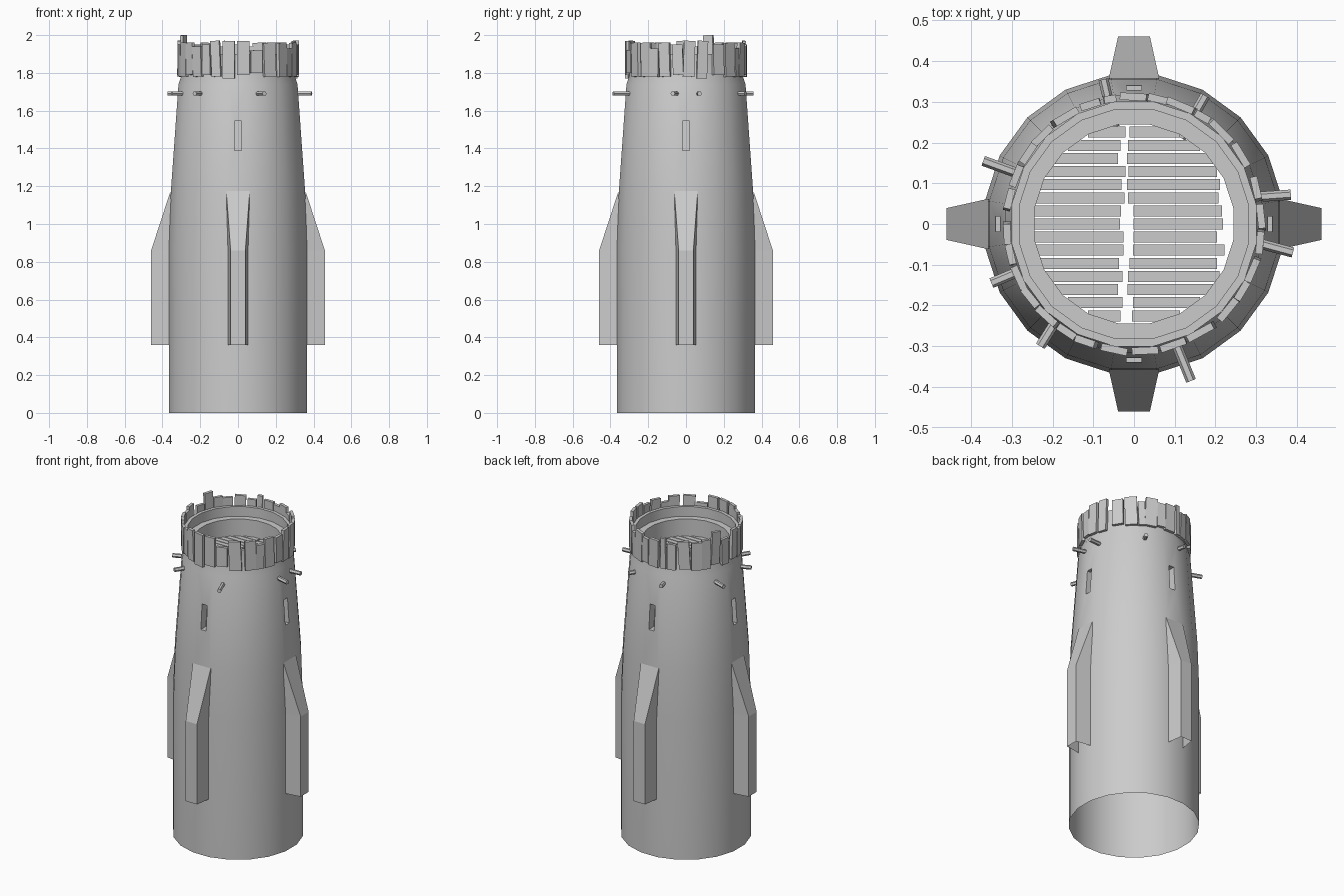
import bpy, bmesh, math, random
from mathutils import Vector, Matrix

if "Cube" in bpy.data.objects:
    bpy.data.objects.remove(bpy.data.objects["Cube"])

random.seed(4)
SIDES = 20


def finish(bm, name, smooth=None):
    me = bpy.data.meshes.new(name)
    bm.to_mesh(me)
    bm.free()
    ob = bpy.data.objects.new(name, me)
    bpy.context.collection.objects.link(ob)
    if smooth:
        bpy.ops.object.select_all(action='DESELECT')
        ob.select_set(True)
        bpy.context.view_layer.objects.active = ob
        bpy.ops.object.shade_smooth_by_angle(angle=math.radians(smooth))
    return ob


def box(bm, size, matrix):
    bmesh.ops.create_cube(bm, size=1, matrix=matrix @ Matrix.Diagonal((*size, 1)))


def spin(deg):
    return Matrix.Rotation(math.radians(deg), 4, 'Z')


# Tower wall: open-bottomed turned profile with a stepped rim
profile = [(.370, 0), (.370, .87), (.360, 1.17), (.319, 1.74), (.304, 1.785),
           (.304, 1.90), (.285, 1.90), (.285, 1.84), (.247, 1.84), (.247, 1.66)]
bm = bmesh.new()
rings = []
for r, z in profile:
    rings.append([bm.verts.new((r * math.cos(math.radians(9 + 18 * i)),
                                r * math.sin(math.radians(9 + 18 * i)), z))
                  for i in range(SIDES)])
for k in range(len(rings) - 1):
    for i in range(SIDES):
        j = (i + 1) % SIDES
        quad = [rings[k][i], rings[k][j], rings[k + 1][j], rings[k + 1][i]]
        if k == 2 and i in (4, 9, 14, 19):
            # Recessed window slit in the four axis-facing panels
            spot = spin((i + 1) * 18)

            def corner(y, z, depth):
                t = (z - 1.17) / .57
                r = (.360 + (.319 - .360) * t) * math.cos(math.radians(9))
                return bm.verts.new(spot @ Vector((r - depth, y, z)))
            pts = [(-.018, 1.39), (.018, 1.39), (.018, 1.545), (-.018, 1.545)]
            front = [corner(y, z, 0) for y, z in pts]
            back = [corner(y, z, .05) for y, z in pts]
            for a in range(4):
                b = (a + 1) % 4
                bm.faces.new((quad[a], quad[b], front[b], front[a]))
                bm.faces.new((front[a], front[b], back[b], back[a]))
            bm.faces.new(back)
        else:
            bm.faces.new(quad)
finish(bm, "tower_wall", 40)

# Four tapered buttresses, open at the bottom
bm = bmesh.new()
for q in range(4):
    half = []
    for s in (-1, 1):
        half.append([bm.verts.new(spin(q * 90) @ Vector((r, s * y, z))) for r, y, z in
                     [(.357, .062, 1.175), (.46, .039, .86), (.46, .039, .36),
                      (.350, .056, .36), (.350, .056, .86)]])
    a, b = half
    bm.faces.new((a[1], b[1], b[0], a[0]))
    bm.faces.new((a[2], b[2], b[1], a[1]))
    bm.faces.new((a[3], a[2], a[1], a[4]))
    bm.faces.new((a[4], a[1], a[0]))
    bm.faces.new((b[2], b[3], b[4], b[1]))
    bm.faces.new((b[1], b[4], b[0]))
finish(bm, "buttresses")

# Ragged crown of planks: angle, width, bottom, top
planks = [(90, .065, 1.78, 1.95), (79, .05, 1.79, 1.94), (68, .07, 1.78, 1.96),
          (58, .04, 1.78, 1.93), (47, .07, 1.78, 1.96), (33, .065, 1.79, 1.95),
          (16, .055, 1.77, 1.97), (3, .06, 1.78, 1.97), (-8, .055, 1.79, 1.95),
          (-21, .06, 1.78, 1.96), (-32, .05, 1.78, 1.93), (-42, .065, 1.78, 1.96),
          (-58, .07, 1.78, 1.96), (-72, .065, 1.80, 1.92), (-85, .065, 1.79, 1.97),
          (-99, .065, 1.77, 1.97), (-112, .05, 1.78, 1.97), (-122, .05, 1.79, 1.95),
          (-133, .06, 1.78, 1.94), (-144, .055, 1.79, 1.96), (-155, .06, 1.78, 1.96),
          (-166, .05, 1.78, 1.95), (-176, .05, 1.79, 1.97), (169, .05, 1.78, 1.94),
          (157, .055, 1.80, 2.00), (146, .055, 1.78, 1.96), (136, .06, 1.78, 1.95),
          (123, .065, 1.79, 1.96), (110, .05, 1.78, 1.94), (101, .03, 1.78, 1.97)]
bm = bmesh.new()
for ang, w, z0, z1 in planks:
    tilt = Matrix.Rotation(math.radians(random.uniform(-3, 3)), 4, 'X')
    twist = spin(random.uniform(-4, 4))
    place = spin(ang) @ Matrix.Translation((.312, 0, (z0 + z1) / 2)) @ twist @ tilt
    box(bm, (.018, w, z1 - z0), place)
finish(bm, "crown_planks")

# Short pegs poking out below the crown: tip x, tip y, direction
pegs = [(-.37, .155, 160), (.385, .072, 4), (.39, -.07, -15), (-.35, -.145, -157),
        (-.23, -.30, -122), (.14, -.385, -68), (-.075, .355, 103), (.175, .315, 60)]
bm = bmesh.new()
for x, y, ang in pegs:
    m = (Matrix.Translation((x, y, 1.69)) @ spin(ang) @ Matrix.Translation((-.06, 0, 0))
         @ Matrix.Rotation(math.pi / 2, 4, 'Y'))
    bmesh.ops.create_cone(bm, cap_ends=True, segments=6, radius1=.0125, radius2=.0125,
                          depth=.12, matrix=m)
finish(bm, "pegs")

# Floor boards in two columns, trimmed to the round opening
bm = bmesh.new()
for row in range(15):
    y = (row - 7) * .0322
    chord = math.sqrt(.252 ** 2 - y * y)
    for s in (-1, 1):
        inner = -.03 + random.uniform(-.01, .01) if s < 0 else -.01 + random.uniform(-.01, .01)
        outer = -chord if s < 0 else min(chord, .215 + random.uniform(-.012, .008))
        m = Matrix.Translation(((inner + outer) / 2, y, 1.725))
        box(bm, (abs(outer - inner), .027, .02), m)
finish(bm, "floor_boards")
